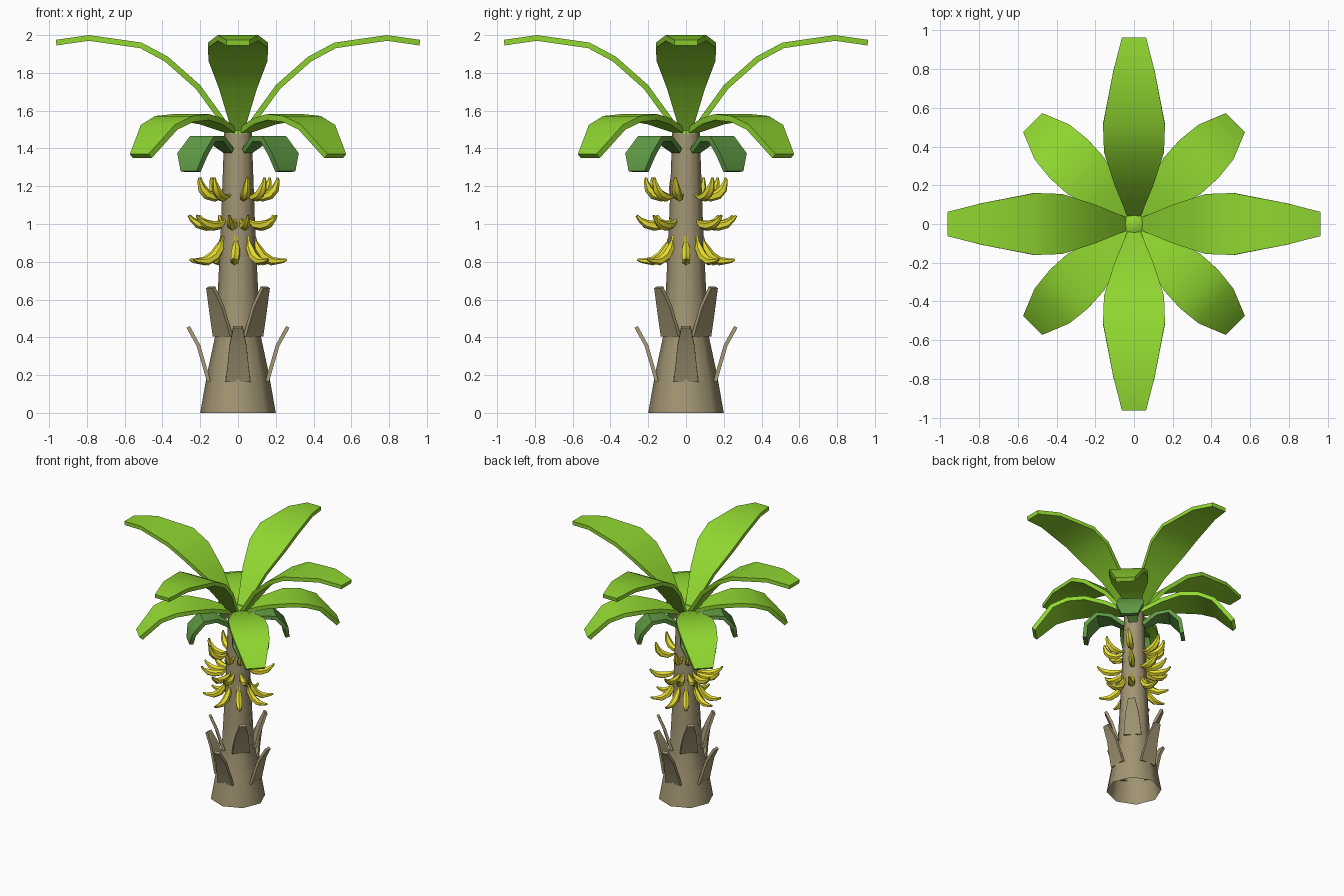
import bpy, bmesh, math
from mathutils import Vector, Matrix

if "Cube" in bpy.data.objects:
    bpy.data.objects.remove(bpy.data.objects["Cube"])


def material(name, rgb):
    m = bpy.data.materials.new(name)
    m.diffuse_color = (*rgb, 1)
    m.use_nodes = True
    m.node_tree.nodes["Principled BSDF"].inputs["Base Color"].default_value = m.diffuse_color
    return m


BARK = material("bark", (0.36, 0.30, 0.17))
LEAF = material("leaf_green", (0.28, 0.68, 0.03))
DARK = material("dark_leaf_green", (0.12, 0.33, 0.06))
YELLOW = material("banana_yellow", (0.80, 0.72, 0.03))
BROWN = material("banana_end", (0.16, 0.13, 0.03))


def finish(name, bm, mats, angle=35):
    bmesh.ops.recalc_face_normals(bm, faces=bm.faces)
    me = bpy.data.meshes.new(name)
    bm.to_mesh(me)
    bm.free()
    for m in mats:
        me.materials.append(m)
    ob = bpy.data.objects.new(name, me)
    bpy.context.collection.objects.link(ob)
    bpy.ops.object.select_all(action='DESELECT')
    ob.select_set(True)
    bpy.context.view_layer.objects.active = ob
    bpy.ops.object.shade_smooth_by_angle(angle=math.radians(angle))
    return ob


def skin(bm, rings, caps=True):
    """Bridge closed rings of points; end caps get material slot 1."""
    vs = [[bm.verts.new(p) for p in ring] for ring in rings]
    n = len(vs[0])
    for a, b in zip(vs, vs[1:]):
        for i in range(n):
            j = (i + 1) % n
            bm.faces.new((a[i], a[j], b[j], b[i]))
    if caps:
        for end in (vs[0], vs[-1]):
            bm.faces.new(end).material_index = 1


def frames(path):
    """Path of (r, z) in the radial plane -> (point, normal) pairs."""
    pts = [Vector((r, 0, z)) for r, z in path]
    out = []
    for i, p in enumerate(pts):
        t = (pts[min(i + 1, len(pts) - 1)] - pts[max(i - 1, 0)]).normalized()
        out.append((p, Vector((-t.z, 0, t.x))))
    return out


def blades(name, path, half_widths, thick, angles, mat):
    """Thick strip along a radial path, repeated around the trunk."""
    bm = bmesh.new()
    for a in angles:
        rot = Matrix.Rotation(math.radians(a), 3, 'Z')
        rings = []
        for (p, n), w in zip(frames(path), half_widths):
            side = Vector((0, w, 0))
            q = p - n * thick
            rings.append([rot @ v for v in (p + side, p - side, q - side, q + side)])
        skin(bm, rings)
    return finish(name, bm, [mat, mat])


def bananas(name, path, angles):
    """Curved six-sided fruits pointing away from the trunk."""
    radii = (0.009, 0.010, 0.022, 0.026, 0.023, 0.012, 0.007)
    bm = bmesh.new()
    for a in angles:
        rot = Matrix.Rotation(math.radians(a), 3, 'Z')
        rings = []
        for (p, n), r in zip(frames(path), radii):
            rings.append([rot @ (p + n * r * math.cos(k * math.pi / 3)
                                 + Vector((0, r * math.sin(k * math.pi / 3), 0)))
                          for k in range(6)])
        skin(bm, rings)
    return finish(name, bm, [YELLOW, BROWN], 50)


def ring(r, z, n=8):
    return [Vector((r * math.cos(2 * math.pi * k / n), r * math.sin(2 * math.pi * k / n), z))
            for k in range(n)]


AXES = (0, 90, 180, 270)
DIAGONALS = (45, 135, 225, 315)

# Trunk: flared octagon, open underneath
bm = bmesh.new()
skin(bm, [ring(r, z) for r, z in ((0.2, 0), (0.165, 0.2), (0.12, 0.41), (0.104, 0.7),
                                  (0.09, 1.0), (0.073, 1.48))], caps=False)
finish("trunk", bm, [BARK], 50)

# Green crown bud closing the trunk
bm = bmesh.new()
skin(bm, [ring(0.073, 1.48), ring(0.06, 1.51), ring(0.035, 1.525)])
finish("crown_bud", bm, [LEAF, LEAF])

# Foliage tiers
blades("upper_leaves",
       [(0.03, 1.50), (0.2, 1.735), (0.37, 1.885), (0.51, 1.96), (0.79, 2.0), (0.965, 1.975)],
       (0.03, 0.10, 0.155, 0.16, 0.107, 0.062), 0.03, AXES, LEAF)
blades("middle_leaves",
       [(0.04, 1.51), (0.2, 1.56), (0.35, 1.582), (0.48, 1.572), (0.60, 1.525), (0.74, 1.37)],
       (0.03, 0.085, 0.134, 0.14, 0.127, 0.07), 0.032, DIAGONALS, LEAF)
blades("lower_leaves",
       [(0.06, 1.40), (0.16, 1.465), (0.27, 1.465), (0.355, 1.375), (0.37, 1.28)],
       (0.03, 0.06, 0.09, 0.10, 0.06), 0.03, DIAGONALS, DARK)

# Old leaf stubs on the trunk
blades("lower_stubs", [(0.145, 0.17), (0.20, 0.36), (0.255, 0.46)],
       (0.065, 0.045, 0.025), 0.02, AXES, BARK)
blades("upper_stubs", [(0.105, 0.41), (0.15, 0.56), (0.195, 0.668)],
       (0.065, 0.05, 0.025), 0.02, DIAGONALS, BARK)

# Three rings of fruit
bananas("top_bananas",
        [(0.07, 1.155), (0.10, 1.145), (0.13, 1.14), (0.175, 1.155), (0.203, 1.185),
         (0.217, 1.225), (0.218, 1.245)],
        (40, 105, 130, 155, 200, 235, 283, 310, 345))
bananas("middle_bananas",
        [(0.07, 1.03), (0.09, 1.01), (0.12, 0.995), (0.17, 0.99), (0.215, 1.0),
         (0.25, 1.025), (0.265, 1.045)],
        (45, 90, 112, 140, 165, 190, 215, 260, 282, 320))
bananas("bottom_bananas",
        [(0.085, 0.935), (0.093, 0.905), (0.102, 0.875), (0.132, 0.83), (0.18, 0.803),
         (0.235, 0.805), (0.258, 0.812)],
        (0, 42, 90, 125, 172, 205, 264, 308))
